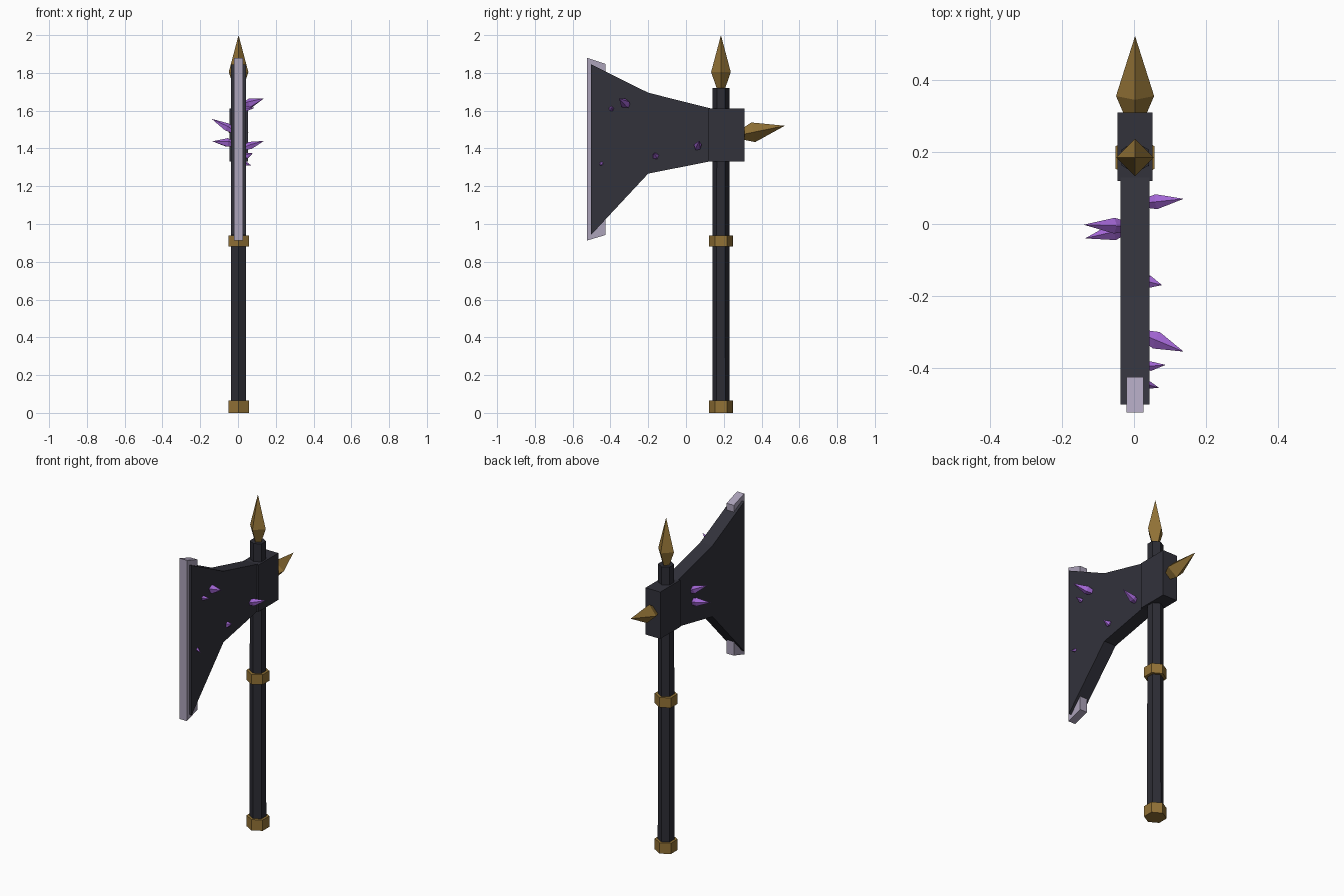
import bpy, bmesh, math
from mathutils import Vector

if "Cube" in bpy.data.objects:
    bpy.data.objects.remove(bpy.data.objects["Cube"])

CX, SY = 0.003, 0.185   # shaft axis position


def mat(name, rgb):
    m = bpy.data.materials.new(name)
    lin = [(c / 255 / 12.92 if c <= 10 else ((c / 255 + 0.055) / 1.055) ** 2.4) for c in rgb]
    m.diffuse_color = (*lin, 1)
    m.use_nodes = True
    m.node_tree.nodes["Principled BSDF"].inputs["Base Color"].default_value = m.diffuse_color
    return m


IRON = mat("dark iron", (50, 50, 59))
GRIP = mat("black grip", (44, 44, 52))
GOLD = mat("old gold", (146, 114, 54))
EDGE = mat("pale steel", (172, 163, 186))
CRYSTAL = mat("purple crystal", (162, 102, 212))


def finish(name, bm, material):
    bmesh.ops.recalc_face_normals(bm, faces=bm.faces)
    me = bpy.data.meshes.new(name)
    bm.to_mesh(me)
    bm.free()
    me.materials.append(material)
    ob = bpy.data.objects.new(name, me)
    bpy.context.collection.objects.link(ob)
    return ob


def plate(name, outline, half, material):
    """Extrude a (y, z) outline symmetrically along x."""
    bm = bmesh.new()
    f = bm.faces.new([bm.verts.new((CX - half, y, z)) for y, z in outline])
    r = bmesh.ops.extrude_face_region(bm, geom=[f])
    bmesh.ops.translate(bm, vec=(2 * half, 0, 0),
                        verts=[v for v in r["geom"] if isinstance(v, bmesh.types.BMVert)])
    return finish(name, bm, material)


def lathe(name, start, tip, rings, sides, material):
    """Faceted solid along start->tip; rings are (fraction, radius), radius 0 is a point."""
    start, tip = Vector(start), Vector(tip)
    axis = tip - start
    d = axis.normalized()
    u = Vector((0, 1, 0)) if abs(d.z) > 0.9 else Vector((0, 0, 1))
    u = (u - d * u.dot(d)).normalized()
    w = d.cross(u)
    bm = bmesh.new()
    loops = []
    for t, r in rings:
        c = start + axis * t
        n = sides if r > 0 else 1
        loops.append([bm.verts.new(c + r * (u * math.cos(2 * math.pi * i / sides)
                                            + w * math.sin(2 * math.pi * i / sides)))
                      for i in range(n)])
    for a, b in zip(loops, loops[1:]):
        for i in range(sides):
            j = (i + 1) % sides
            quad = [a[i], a[j], b[j % len(b)], b[i % len(b)]]
            bm.faces.new(list(dict.fromkeys(quad)))
    for end in (loops[0], loops[-1]):
        if len(end) > 2:
            bm.faces.new(end)
    return finish(name, bm, material)


# Shaft and gold bands
lathe("shaft", (CX, SY, 0.01), (CX, SY, 1.72), [(0, 0.046), (0.4, 0.045), (1, 0.044)], 6, GRIP)
for name, z0, z1 in (("pommel_band", 0, 0.065), ("middle_band", 0.88, 0.94)):
    lathe(name, (CX, SY, z0), (CX, SY, z1), [(0, 0.0625), (1, 0.0625)], 6, GOLD)

# Gold spikes on top and at the back
lathe("top_spike", (CX, SY, 1.70), (CX, SY, 2.0), [(0, 0.016), (0.347, 0.052), (1, 0)], 4, GOLD)
lathe("back_spike", (CX, 0.27, 1.468), (CX, 0.523, 1.52),
      [(0, 0.016), (0.34, 0.053), (1, 0)], 4, GOLD)

# Axe head
plate("head_block", [(0.12, 1.33), (0.31, 1.33), (0.31, 1.612), (0.12, 1.612)], 0.049, IRON)
plate("blade", [(0.13, 1.612), (-0.2, 1.695), (-0.502, 1.845), (-0.502, 0.943),
                (-0.2, 1.267), (0.13, 1.332)], 0.04, IRON)
plate("cutting_edge", [(-0.525, 0.912), (-0.525, 1.88), (-0.425, 1.847), (-0.425, 0.942)],
      0.024, EDGE)

# Crystals growing out of the blade: base, tip, radius
crystals = [
    ((0.025, 0.058, 1.40), (0.138, 0.07, 1.44), 0.022),
    ((0.025, -0.157, 1.352), (0.078, -0.17, 1.375), 0.019),
    ((0.025, -0.308, 1.625), (0.138, -0.355, 1.665), 0.026),
    ((0.025, -0.397, 1.607), (0.088, -0.392, 1.615), 0.014),
    ((0.025, -0.443, 1.325), (0.07, -0.456, 1.31), 0.011),
    ((-0.015, -0.006, 1.487), (-0.14, -0.002, 1.557), 0.023),
    ((-0.015, -0.012, 1.425), (-0.136, -0.04, 1.438), 0.025),
]
for i, (base, tip, r) in enumerate(crystals, 1):
    lathe(f"crystal_{i}", base, tip, [(0, r * 0.55), (0.35, r), (1, 0)], 5, CRYSTAL)
